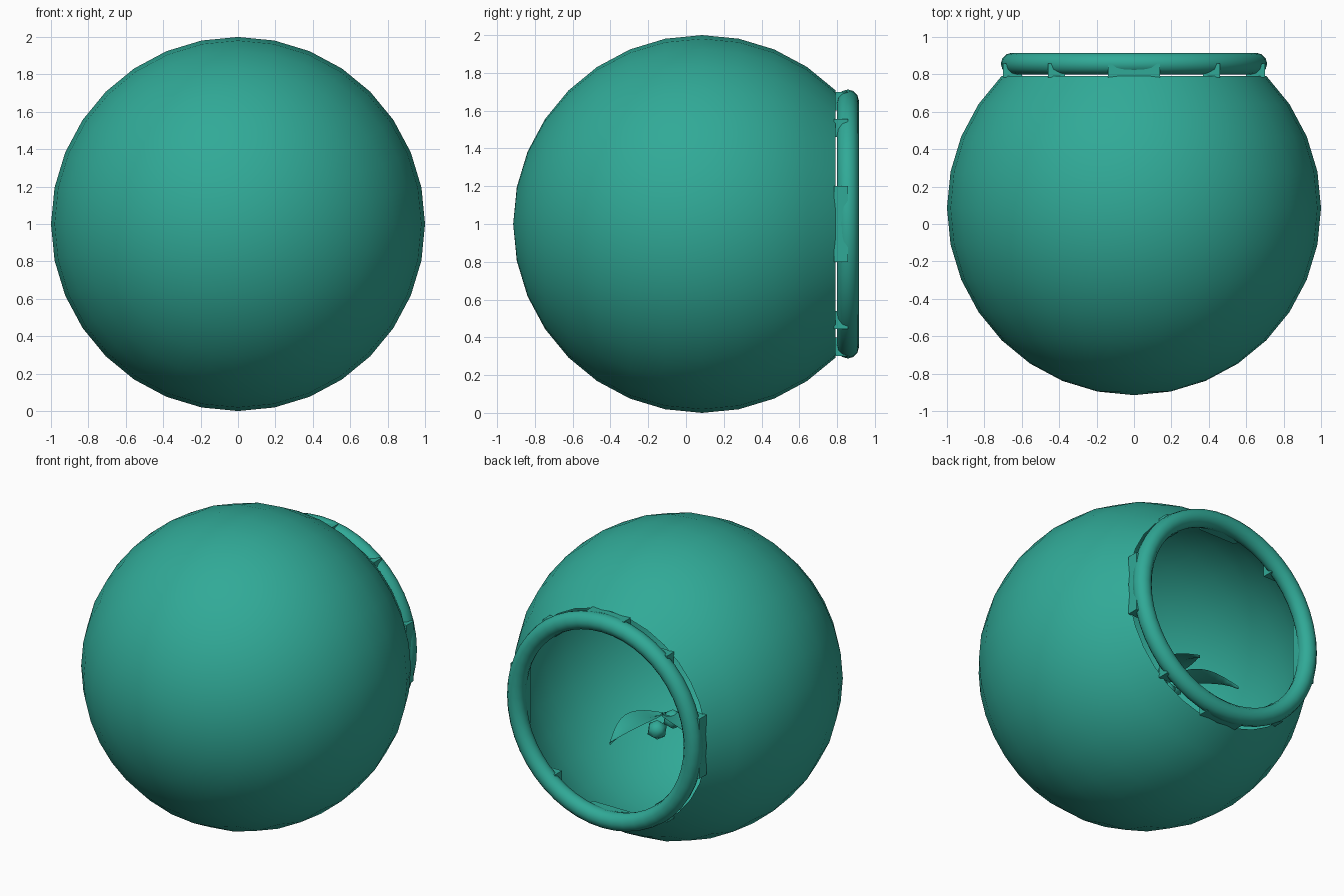
import bpy, bmesh, math
from mathutils import Vector, Matrix

if "Cube" in bpy.data.objects:
    bpy.data.objects.remove(bpy.data.objects["Cube"])

C = Vector((0, 0.085, 1.0))          # centre of the ball
mat = bpy.data.materials.new("teal")
mat.diffuse_color = (0.03, 0.4, 0.31, 1)
mat.use_nodes = True
mat.node_tree.nodes["Principled BSDF"].inputs["Base Color"].default_value = mat.diffuse_color


def finish(bm, name, loc=C, smooth=True):
    me = bpy.data.meshes.new(name)
    bm.to_mesh(me)
    bm.free()
    me.materials.append(mat)
    for p in me.polygons:
        p.use_smooth = smooth
    ob = bpy.data.objects.new(name, me)
    ob.location = loc
    bpy.context.collection.objects.link(ob)
    return ob


# Hollow ball, pole along y, open at the back
bm = bmesh.new()
bmesh.ops.create_uvsphere(bm, u_segments=32, v_segments=16, radius=1.0,
                          matrix=Matrix.Rotation(math.pi / 2, 4, 'X'))
bmesh.ops.delete(bm, geom=[f for f in bm.faces if f.calc_center_median().y > 0.71],
                 context='FACES')
finish(bm, "ball_shell")

# Rounded rim around the opening
bpy.ops.mesh.primitive_torus_add(location=C + Vector((0, 0.772, 0)),
                                 rotation=(math.pi / 2, 0, 0),
                                 major_segments=48, minor_segments=12,
                                 major_radius=0.654, minor_radius=0.058)
rim = bpy.context.object
rim.name = "opening_rim"
rim.data.materials.append(mat)
bpy.ops.object.shade_smooth()


# Small blocks joining rim and ball, mostly buried in the rim
def block(name, x0, x1, z0, z1):
    bm = bmesh.new()
    bmesh.ops.create_cube(bm, size=1)
    bmesh.ops.scale(bm, vec=(x1 - x0, 0.075, z1 - z0), verts=bm.verts)
    finish(bm, name, C + Vector(((x0 + x1) / 2, 0.735, (z0 + z1) / 2)), False)


for s in (-1, 1):
    a, b = sorted((s * 0.6, s * 0.70))
    block("side_block", a, b, -0.2, 0.2)
    block("end_block", -0.14, 0.14, a, b)
    for t in (-1, 1):
        block("corner_block", *sorted((s * 0.37, s * 0.46)), *sorted((t * 0.46, t * 0.557)))


# Curved leaf running from base to tip
def leaf(name, base, tip, half):
    base, tip = Vector(base), Vector(tip)
    side = (tip - base).cross(Vector((0, 0, 1))).normalized()
    up = side.cross(tip - base).normalized()
    bm = bmesh.new()
    rows, n = [], 10
    for i in range(n + 1):
        t = i / n
        mid = base.lerp(tip, t) + up * 0.06 * math.sin(math.pi * t)
        w = half * max(math.sin(math.pi * t ** 0.85), 0.01)
        rows.append([bm.verts.new(mid + side * w * k + up * 0.02 * abs(k)) for k in (-1, 0, 1)])
    for p, q in zip(rows, rows[1:]):
        for k in (0, 1):
            bm.faces.new((p[k], p[k + 1], q[k + 1], q[k]))
    finish(bm, name)


leaf("leaf_right", (0, 0.15, -0.2), (0.07, 0.62, -0.24), 0.09)
leaf("leaf_left", (0, 0.15, -0.2), (-0.42, 0.4, -0.18), 0.09)

# Faceted berries where the leaves meet
for p in ((0.0, 0.22, -0.27), (-0.09, 0.18, -0.19)):
    bm = bmesh.new()
    bmesh.ops.create_icosphere(bm, subdivisions=1, radius=0.065)
    finish(bm, "berry", C + Vector(p))
